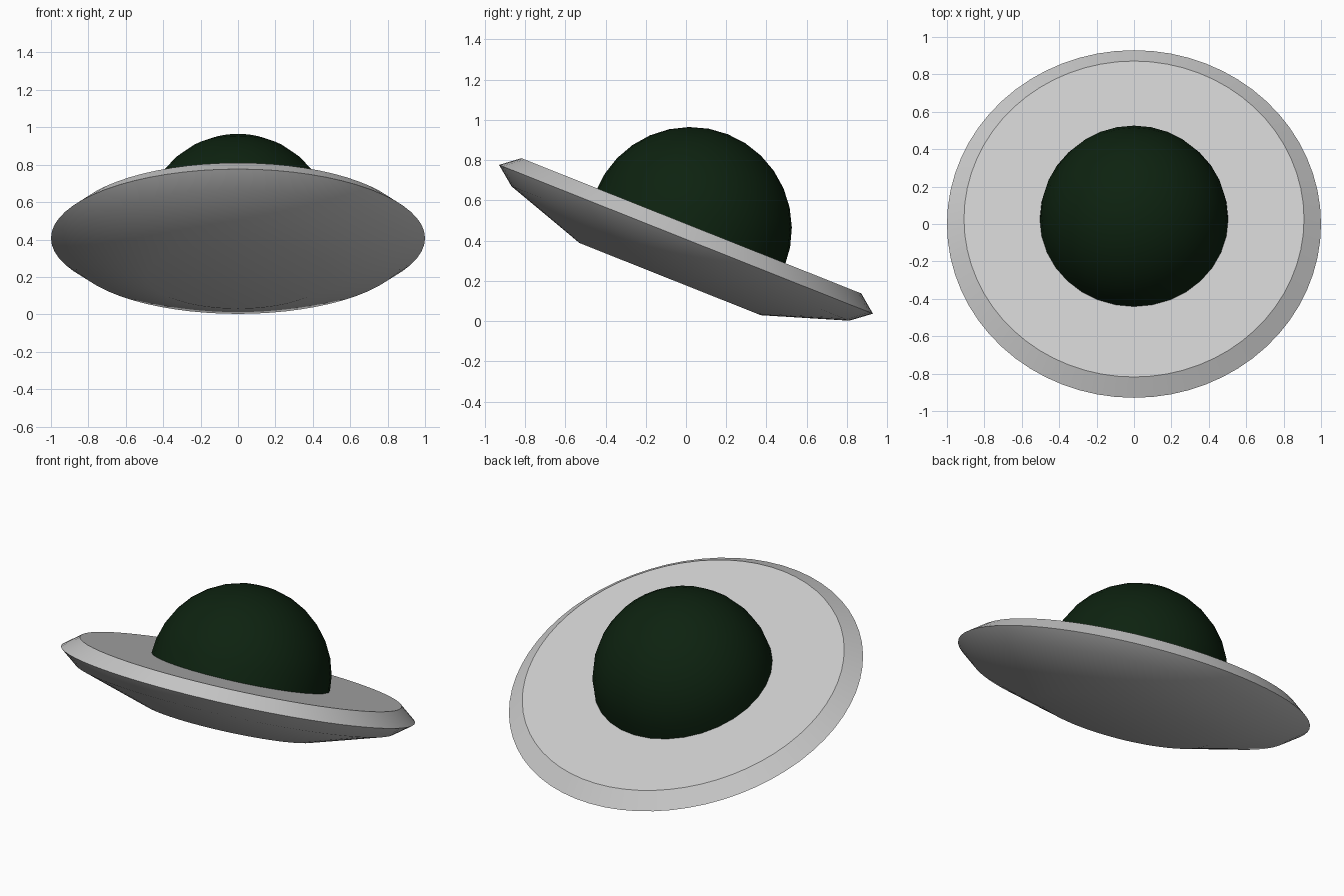
import bpy, bmesh, math
from mathutils import Matrix

if "Cube" in bpy.data.objects:
    bpy.data.objects.remove(bpy.data.objects["Cube"])

# The whole craft leans back about its centre
TILT = Matrix.Translation((0, 0, 0.407)) @ Matrix.Rotation(math.radians(-21.7), 4, "X")


def material(name, rgb):
    mat = bpy.data.materials.new(name)
    mat.use_nodes = True
    mat.diffuse_color = (*rgb, 1)
    mat.node_tree.nodes["Principled BSDF"].inputs["Base Color"].default_value = (*rgb, 1)
    return mat


def finish(name, bm, mat):
    bmesh.ops.recalc_face_normals(bm, faces=bm.faces)
    mesh = bpy.data.meshes.new(name)
    bm.to_mesh(mesh)
    bm.free()
    mesh.materials.append(mat)
    obj = bpy.data.objects.new(name, mesh)
    bpy.context.collection.objects.link(obj)
    obj.matrix_world = TILT
    bpy.ops.object.select_all(action="DESELECT")
    obj.select_set(True)
    bpy.context.view_layer.objects.active = obj
    bpy.ops.object.shade_smooth_by_angle(angle=math.radians(30))
    return obj


hull_grey = material("hull_grey", (0.6, 0.6, 0.6))
dome_green = material("dome_dark_green", (0.004, 0.016, 0.005))

# Saucer hull: rings of (radius, height) joined from belly to deck
PROFILE = [(0.485, -0.213), (0.903, -0.076), (1.0, 0.0), (0.909, 0.072)]
SIDES = 64
bm = bmesh.new()
rings = []
for radius, height in PROFILE:
    ring = bmesh.ops.create_circle(bm, segments=SIDES, radius=radius,
                                   matrix=Matrix.Translation((0, 0, height)))
    rings.append(ring["verts"])
for low, high in zip(rings, rings[1:]):
    for i in range(SIDES):
        j = (i + 1) % SIDES
        bm.faces.new((low[i], low[j], high[j], high[i]))
bm.faces.new(rings[0])
bm.faces.new(rings[-1])
finish("saucer_hull", bm, hull_grey)

# Cockpit dome: upper half of a sphere, its base sunk just under the deck
bm = bmesh.new()
bmesh.ops.create_uvsphere(bm, u_segments=32, v_segments=16, radius=0.505,
                          matrix=Matrix.Translation((0, 0, 0.057)))
bmesh.ops.bisect_plane(bm, geom=bm.verts[:] + bm.edges[:] + bm.faces[:], dist=0.0001,
                       plane_co=(0, 0, 0.057), plane_no=(0, 0, 1), clear_inner=True)
finish("cockpit_dome", bm, dome_green)
